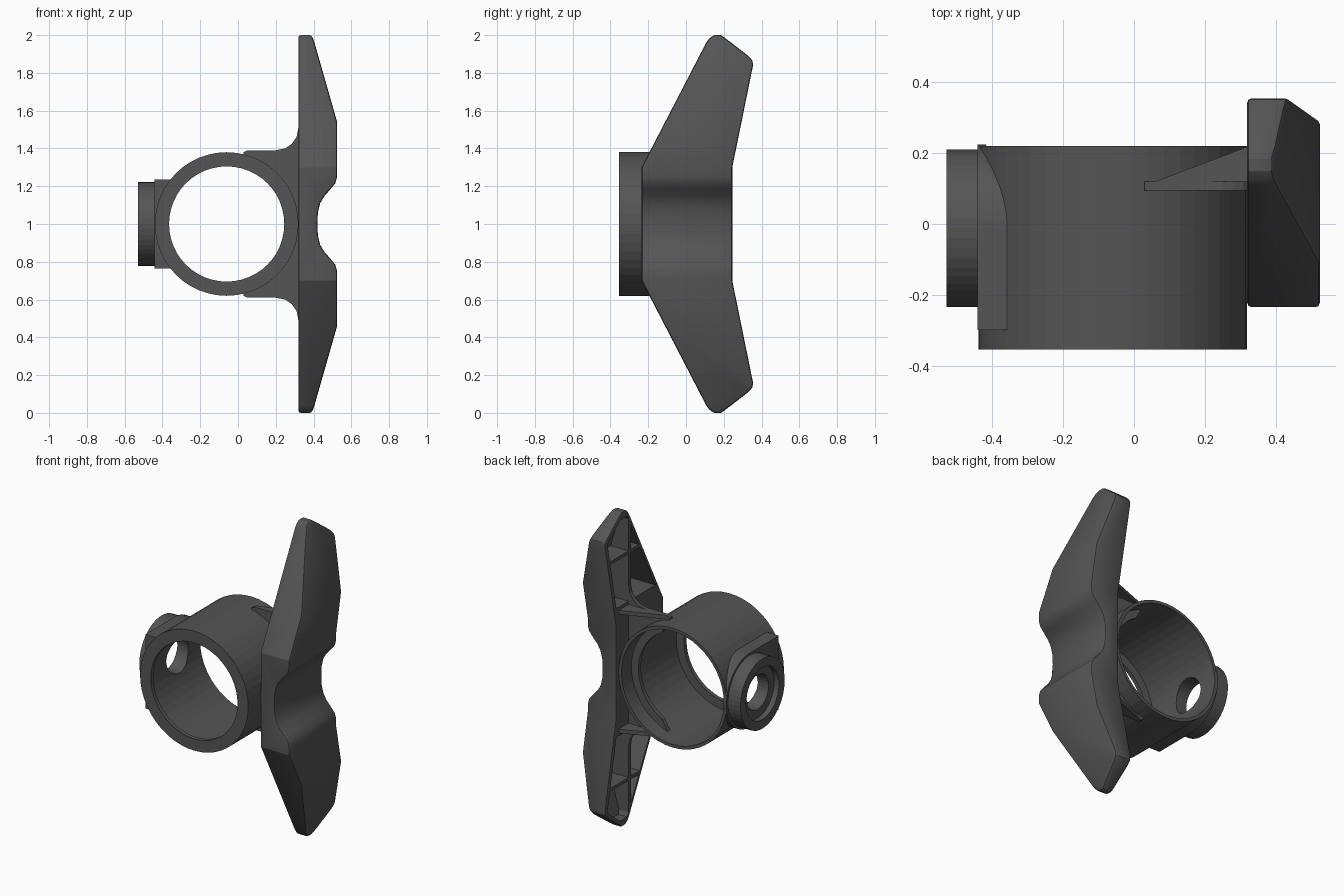
import bpy, bmesh, math
from mathutils import Vector

if "Cube" in bpy.data.objects:
    bpy.data.objects.remove(bpy.data.objects["Cube"])

grey = bpy.data.materials.new("dark_grey_plastic")
grey.diffuse_color = (0.09, 0.09, 0.09, 1)
grey.use_nodes = True
grey.node_tree.nodes["Principled BSDF"].inputs["Base Color"].default_value = grey.diffuse_color


def prism(name, pts, axis, a, b):
    """Extrude a 2D outline along an axis from a to b."""
    place = {"x": lambda u, v: (a, u, v), "y": lambda u, v: (u, a, v),
             "z": lambda u, v: (u, v, a)}[axis]
    step = Vector([(b - a) if c == axis else 0 for c in "xyz"])
    bm = bmesh.new()
    face = bm.faces.new([bm.verts.new(place(u, v)) for u, v in pts])
    ext = bmesh.ops.extrude_face_region(bm, geom=[face], use_keep_orig=True)
    bmesh.ops.translate(bm, vec=step, verts=[g for g in ext["geom"] if isinstance(g, bmesh.types.BMVert)])
    bmesh.ops.recalc_face_normals(bm, faces=bm.faces)
    me = bpy.data.meshes.new(name)
    bm.to_mesh(me)
    bm.free()
    ob = bpy.data.objects.new(name, me)
    bpy.context.collection.objects.link(ob)
    me.materials.append(grey)
    return ob


def apply(ob, mod):
    bpy.ops.object.select_all(action="DESELECT")
    bpy.context.view_layer.objects.active = ob
    ob.select_set(True)
    bpy.ops.object.modifier_apply(modifier=mod.name)


def boolean(ob, other, op):
    mod = ob.modifiers.new("bool", "BOOLEAN")
    mod.operation, mod.solver, mod.object = op, "EXACT", other
    apply(ob, mod)
    bpy.data.objects.remove(other)


def circle(cu, cv, r, n=48, start=0, end=360):
    k = n if end - start == 360 else n - 1
    return [(cu + r * math.cos(math.radians(start + (end - start) * i / k)),
             cv + r * math.sin(math.radians(start + (end - start) * i / k))) for i in range(n)]


def inset(pts, t):
    """Move every side of a counter-clockwise outline inwards by t."""
    out = []
    for i, p in enumerate(pts):
        p, q, r = Vector(p), Vector(pts[i - 1]), Vector(pts[(i + 1) % len(pts)])
        d1, d2 = (p - q).normalized(), (r - p).normalized()
        n1, n2 = Vector((-d1.y, d1.x)), Vector((-d2.y, d2.x))
        out.append(tuple(p + (n1 + n2) * t / (1 + n1.dot(n2))))
    return out


def flip(pts):
    return [(u, 2 - v) for u, v in reversed(pts)]


def box(name, x, y, z):
    return prism(name, [(x[0], y[0]), (x[1], y[0]), (x[1], y[1]), (x[0], y[1])], "z", *z)


# Ring housing with side pad and round boss
CX = -0.06
ring = prism("ring_housing", circle(CX, 1, 0.38), "y", -0.355, 0.22)
pad_pts = [(-0.30, 0.765), (-0.01, 0.765)] + circle(-0.01, 1, 0.235, 24, -85, 85) + [(-0.01, 1.235), (-0.30, 1.235)]
boolean(ring, prism("pad", pad_pts, "x", -0.442, -0.2), "UNION")
boolean(ring, prism("boss", circle(-0.012, 1, 0.222), "x", -0.53, -0.3), "UNION")
boolean(ring, prism("bore", circle(CX, 1, 0.36), "y", -0.33, 0.4), "DIFFERENCE")
boolean(ring, prism("lip_hole", circle(CX, 1, 0.305), "y", -0.5, 0.0), "DIFFERENCE")
boolean(ring, prism("boss_recess", circle(-0.012, 1, 0.165), "x", -0.6, -0.495), "DIFFERENCE")
boolean(ring, prism("boss_hole", circle(-0.012, 1, 0.11, 32), "x", -0.6, -0.2), "DIFFERENCE")

# Wing handle: side outline (y, z) crossed with front profile (x, z)
right_top = [(0.245, 1.30), (0.355, 1.84), (0.352, 1.865), (0.33, 1.89), (0.20, 1.99), (0.185, 2.0),
             (0.15, 2.0), (0.125, 1.985), (0.107, 1.96), (-0.235, 1.30)]
outline = flip(right_top) + right_top
outline = outline[5:] + outline[:5]
half = [(0.42, 1.0), (0.423, 1.06), (0.435, 1.11), (0.455, 1.145), (0.49, 1.185), (0.515, 1.215),
        (0.525, 1.25), (0.525, 1.54), (0.402, 1.97), (0.39, 2.0), (0.32, 2.0)]
wing = prism("wing_handle", flip(half[1:]) + half, "y", -0.5, 0.5)
boolean(wing, prism("outline", outline, "x", 0.2, 0.7), "INTERSECT")
bev = wing.modifiers.new("bevel", "BEVEL")
bev.width, bev.segments, bev.limit_method, bev.angle_limit = 0.012, 2, "ANGLE", math.radians(45)
apply(wing, bev)

# Hollow pockets in the back of both arms, leaving ribs standing
pocket = inset([(0.32, 1.385), (0.525, 1.385), (0.525, 1.54), (0.40, 1.98), (0.32, 1.98)], 0.025)
pocket[0], pocket[-1] = (0.28, pocket[0][1]), (0.28, pocket[-1][1])
for pts, s in ((pocket, 1), (flip(pocket), -1)):
    cut = prism("pocket", pts, "y", -0.5, 0.5)
    boolean(cut, prism("pocket_outline", inset(outline, 0.025), "x", 0.1, 0.8), "INTERSECT")
    boolean(cut, box("long_rib", (0.1, 0.8), (0.095, 0.12), (-0.5, 2.5)), "DIFFERENCE")
    zr = 1 + s * 0.72
    boolean(cut, box("cross_rib", (0.1, 0.8), (-0.6, 0.6), (zr - 0.01, zr + 0.01)), "DIFFERENCE")
    boolean(wing, cut, "DIFFERENCE")

# Gusset plate joining ring and wing, with the inner ledge arc
top = [(0.33, 1.51), (0.32, 1.51), (0.31, 1.46), (0.285, 1.425), (0.25, 1.4), (0.20, 1.39),
       (0.05, 1.39), (0.03, 1.38), (0.03, 1.37)]
arc = circle(CX, 1, 0.31, 25, -62, 62)[::-1]
prism("gusset_plate", top + arc + flip(top), "y", 0.095, 0.12)

# Triangular webs stiffening the gusset
for z in (1.365, 0.61):
    prism("gusset_web", [(0.06, 0.12), (0.33, 0.12), (0.33, 0.222)], "z", z, z + 0.025)

bpy.ops.object.select_all(action="DESELECT")
bpy.context.view_layer.objects.active = wing
wing.select_set(True)
bpy.ops.object.shade_smooth_by_angle(angle=math.radians(25))
